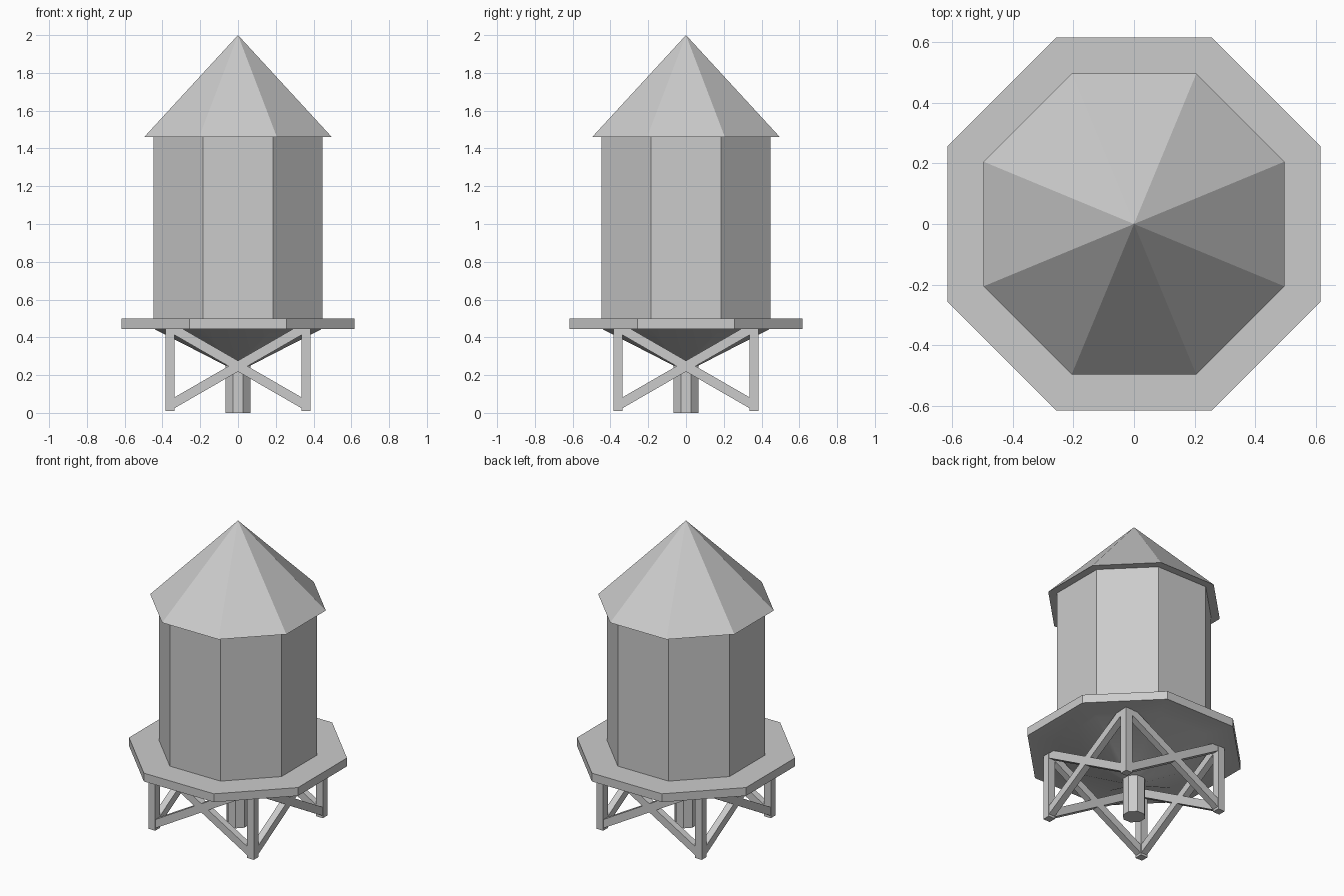
import bpy, bmesh, math
from mathutils import Vector

cube = bpy.data.objects.get("Cube")
if cube:
    bpy.data.objects.remove(cube, do_unlink=True)

grey = bpy.data.materials.new("plain grey")
grey.use_nodes = True
colour = (0.6, 0.6, 0.6, 1)
grey.diffuse_color = colour
grey.node_tree.nodes["Principled BSDF"].inputs["Base Color"].default_value = colour


def finish(name, bm):
    """Turn a bmesh into a named grey object."""
    bmesh.ops.recalc_face_normals(bm, faces=bm.faces)
    mesh = bpy.data.meshes.new(name)
    bm.to_mesh(mesh)
    bm.free()
    mesh.materials.append(grey)
    obj = bpy.data.objects.new(name, mesh)
    bpy.context.collection.objects.link(obj)
    return obj


def octagon_lathe(name, profile):
    """Stack octagon rings from (flat-to-centre distance, height) pairs."""
    bm = bmesh.new()
    rings = []
    for apothem, z in profile:
        r = apothem / math.cos(math.pi / 8)
        if r == 0:
            rings.append([bm.verts.new((0, 0, z))] * 8)
            continue
        angles = [(i + 0.5) * math.pi / 4 for i in range(8)]
        rings.append([bm.verts.new((r * math.cos(a), r * math.sin(a), z)) for a in angles])
    for low, high in zip(rings, rings[1:]):
        for i in range(8):
            j = (i + 1) % 8
            corners = [low[i], low[j], high[j], high[i]]
            bm.faces.new(list(dict.fromkeys(corners)))
    for ring in (rings[0], rings[-1]):
        if ring[0] != ring[1]:
            bm.faces.new(ring)
    return finish(name, bm)


def bar(name, start, end, width, depth):
    """Rectangular bar between two points, depth measured along y."""
    start, end = Vector(start), Vector(end)
    along = (end - start).normalized()
    deep = Vector((0, 1, 0))
    side = along.cross(deep) * width / 2
    deep = deep * depth / 2
    bm = bmesh.new()
    rings = [[bm.verts.new(p + side * s + deep * d)
              for s, d in ((-1, -1), (1, -1), (1, 1), (-1, 1))] for p in (start, end)]
    for ring in rings:
        bm.faces.new(ring)
    for i in range(4):
        j = (i + 1) % 4
        bm.faces.new((rings[0][i], rings[0][j], rings[1][j], rings[1][i]))
    return finish(name, bm)


# Tank, roof and outlet pipe
octagon_lathe("tank_wall", [(0.447, 0.49), (0.447, 1.46)])
octagon_lathe("roof", [(0.497, 1.46), (0, 2.0)])
octagon_lathe("outlet_pipe", [(0.065, 0), (0.065, 0.27)])

# Platform with the shallow funnel blending into its underside
platform = octagon_lathe("platform_and_funnel",
                         [(0.065, 0.25), (0.445, 0.445), (0.617, 0.445), (0.617, 0.5)])
bpy.ops.object.select_all(action="DESELECT")
platform.select_set(True)
bpy.context.view_layer.objects.active = platform
bpy.ops.object.shade_smooth_by_angle(angle=math.radians(30))

# Four legs
leg = 0.36
for x, x_name in ((leg, "left"), (-leg, "right")):
    for y, y_name in ((-leg, "front"), (leg, "back")):
        bar(f"{y_name}_{x_name}_leg", (x, y, 0.01), (x, y, 0.46), 0.05, 0.05)

# Crossed braces on each of the four sides
for turn, side_name in enumerate(("front", "left", "back", "right")):
    for s, brace_name in ((1, "rising"), (-1, "falling")):
        brace = bar(f"{side_name}_{brace_name}_brace",
                    (-leg * s, -leg, 0.04), (leg * s, -leg, 0.455), 0.05, 0.044)
        brace.rotation_euler.z = turn * math.pi / 2
